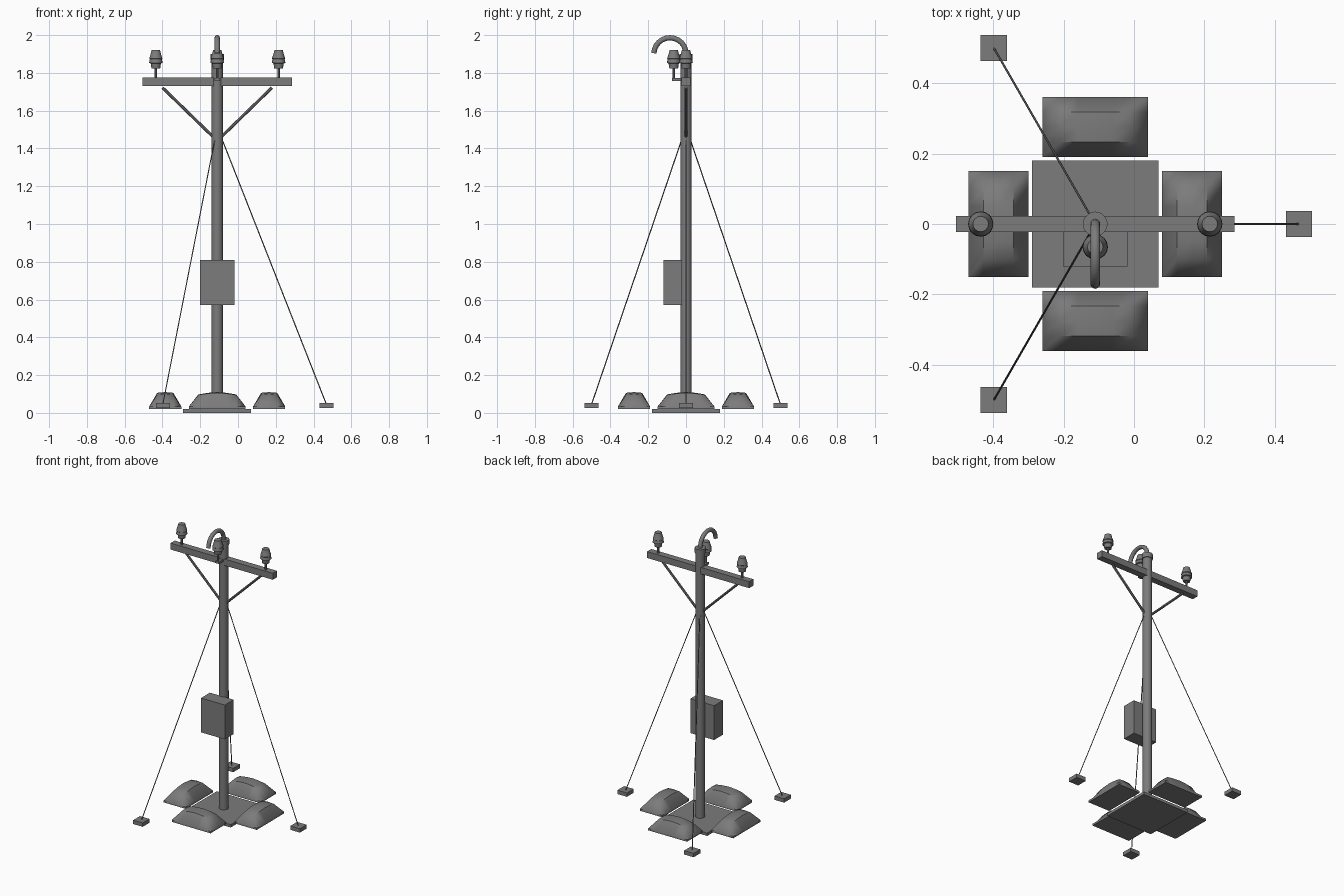
import bpy, bmesh, math
from mathutils import Vector

if "Cube" in bpy.data.objects:
    bpy.data.objects.remove(bpy.data.objects["Cube"])

PX = -0.11  # pole x position
DARK = bpy.data.materials.new("dark_grey")
DARK.diffuse_color = (0.2, 0.2, 0.2, 1)
DARK.use_nodes = True
DARK.node_tree.nodes["Principled BSDF"].inputs["Base Color"].default_value = DARK.diffuse_color


def new_object(name, bm, smooth=0):
    bmesh.ops.recalc_face_normals(bm, faces=bm.faces)
    me = bpy.data.meshes.new(name)
    bm.to_mesh(me)
    bm.free()
    me.materials.append(DARK)
    ob = bpy.data.objects.new(name, me)
    bpy.context.collection.objects.link(ob)
    if smooth:
        bpy.ops.object.select_all(action='DESELECT')
        ob.select_set(True)
        bpy.context.view_layer.objects.active = ob
        bpy.ops.object.shade_smooth_by_angle(angle=math.radians(smooth))
    return ob


def box(name, x0, x1, y0, y1, z0, z1):
    bm = bmesh.new()
    bmesh.ops.create_cube(bm, size=1)
    for v in bm.verts:
        v.co = ((x0 + x1) / 2 + v.co.x * (x1 - x0),
                (y0 + y1) / 2 + v.co.y * (y1 - y0),
                (z0 + z1) / 2 + v.co.z * (z1 - z0))
    return new_object(name, bm)


def loft(name, rings):
    # Closed skin over a list of equal-length rings with capped ends
    bm = bmesh.new()
    vs = [[bm.verts.new(p) for p in r] for r in rings]
    n = len(vs[0])
    for a, b in zip(vs, vs[1:]):
        for i in range(n):
            bm.faces.new((a[i], a[(i + 1) % n], b[(i + 1) % n], b[i]))
    bm.faces.new(vs[0])
    bm.faces.new(vs[-1])
    return new_object(name, bm, 35)


def lathe(name, x, y, profile, n=16):
    angles = [2 * math.pi * i / n for i in range(n)]
    return loft(name, [[(x + r * math.cos(a), y + r * math.sin(a), z) for a in angles]
                       for r, z in profile])


def tube(name, path, r, n=12):
    path = [Vector(p) for p in path]
    rings = []
    for i, p in enumerate(path):
        t = (path[min(i + 1, len(path) - 1)] - path[max(i - 1, 0)]).normalized()
        side = Vector((0, 1, 0)) if abs(t.y) < 1e-4 else Vector((1, 0, 0))
        u = t.cross(side).normalized()
        w = t.cross(u)
        rings.append([p + r * (u * math.cos(2 * math.pi * k / n) + w * math.sin(2 * math.pi * k / n))
                      for k in range(n)])
    return loft(name, rings)


def sandbag(name, cx, cy, along_x):
    # Pillow made from a coarse height grid over a flat bottom
    us = [(-0.15, 0.0), (-0.1, 0.84), (-0.05, 0.95), (0, 1), (0.05, 0.95), (0.1, 0.84), (0.15, 0.0)]
    ws = [(-0.085, 0.0), (-0.0425, 0.95), (0, 1), (0.0425, 0.95), (0.085, 0.0)]
    bm = bmesh.new()
    rows = []
    for u, hu in us:
        row = []
        for w, hw in ws:
            x, y = (u, w) if along_x else (w, u)
            row.append(bm.verts.new((cx + x, cy + y, 0.034 + 0.076 * hu * hw)))
        rows.append(row)
    for a, b in zip(rows, rows[1:]):
        for i in range(len(ws) - 1):
            bm.faces.new((a[i], a[i + 1], b[i + 1], b[i]))
    rim = [e for e in bm.edges if e.is_boundary]
    ext = bmesh.ops.extrude_edge_only(bm, edges=rim)['geom']
    for g in ext:
        if isinstance(g, bmesh.types.BMVert):
            g.co.z = 0.02
    bmesh.ops.holes_fill(bm, edges=[e for e in bm.edges if e.is_boundary], sides=0)
    return new_object(name, bm, 45)


# Base plate and the four weights around it
box("base_plate", PX - 0.18, PX + 0.18, -0.18, 0.18, 0, 0.02)
for s, fb, lr in ((-1, "front", "left"), (1, "back", "right")):
    sandbag("sandbag_" + fb, PX, s * 0.275, True)
    sandbag("sandbag_" + lr, PX + s * 0.275, 0, False)

# Pole with cap collar
lathe("pole", PX, 0, [(0.03, 0.02), (0.03, 1.88)], 20)
lathe("pole_cap", PX, 0, [(0.035, 1.865), (0.035, 1.9)], 20)

# Crossarm and braces
box("crossarm", PX - 0.395, PX + 0.395, -0.023, 0.023, 1.73, 1.775)
for s, lr in ((-1, "left"), (1, "right")):
    tube("brace_" + lr, [(PX + s * 0.01, 0, 1.45), (PX + s * 0.29, 0, 1.722)], 0.008, 8)

# Bracket holding the front insulator
box("insulator_bracket", PX - 0.015, PX + 0.015, -0.075, -0.02, 1.758, 1.772)

# Insulators on pins
skirts = [(0.023, 1.823), (0.027, 1.85), (0.036, 1.853), (0.032, 1.873), (0.035, 1.876),
          (0.028, 1.898), (0.027, 1.901), (0.022, 1.921)]
for name, x, y in (("left", PX - 0.325, 0), ("right", PX + 0.325, 0), ("front", PX, -0.065)):
    lathe("insulator_pin_" + name, x, y, [(0.007, 1.765), (0.007, 1.83)], 10)
    lathe("insulator_" + name, x, y, skirts)

# Gooseneck cable inlet
arc = [(PX, 0, 1.88)]
for i in range(13):
    a = math.radians(178) * i / 12
    arc.append((PX, -0.085 + 0.085 * math.cos(a), 1.901 + 0.085 * math.sin(a)))
tube("gooseneck", arc, 0.014)

# Equipment box
box("equipment_box", PX - 0.092, PX + 0.092, -0.12, -0.022, 0.57, 0.81)

# Guy wires and ground anchors
for name, x, y in (("right", 0.468, 0), ("back_left", -0.398, 0.5), ("front_left", -0.398, -0.5)):
    d = Vector((x - PX, y, 0)).normalized() * 0.025
    tube("guy_wire_" + name, [(PX + d.x, d.y, 1.45), (x, y, 0.045)], 0.003, 6)
    box("anchor_" + name, x - 0.037, x + 0.037, y - 0.037, y + 0.037, 0.026, 0.053)
